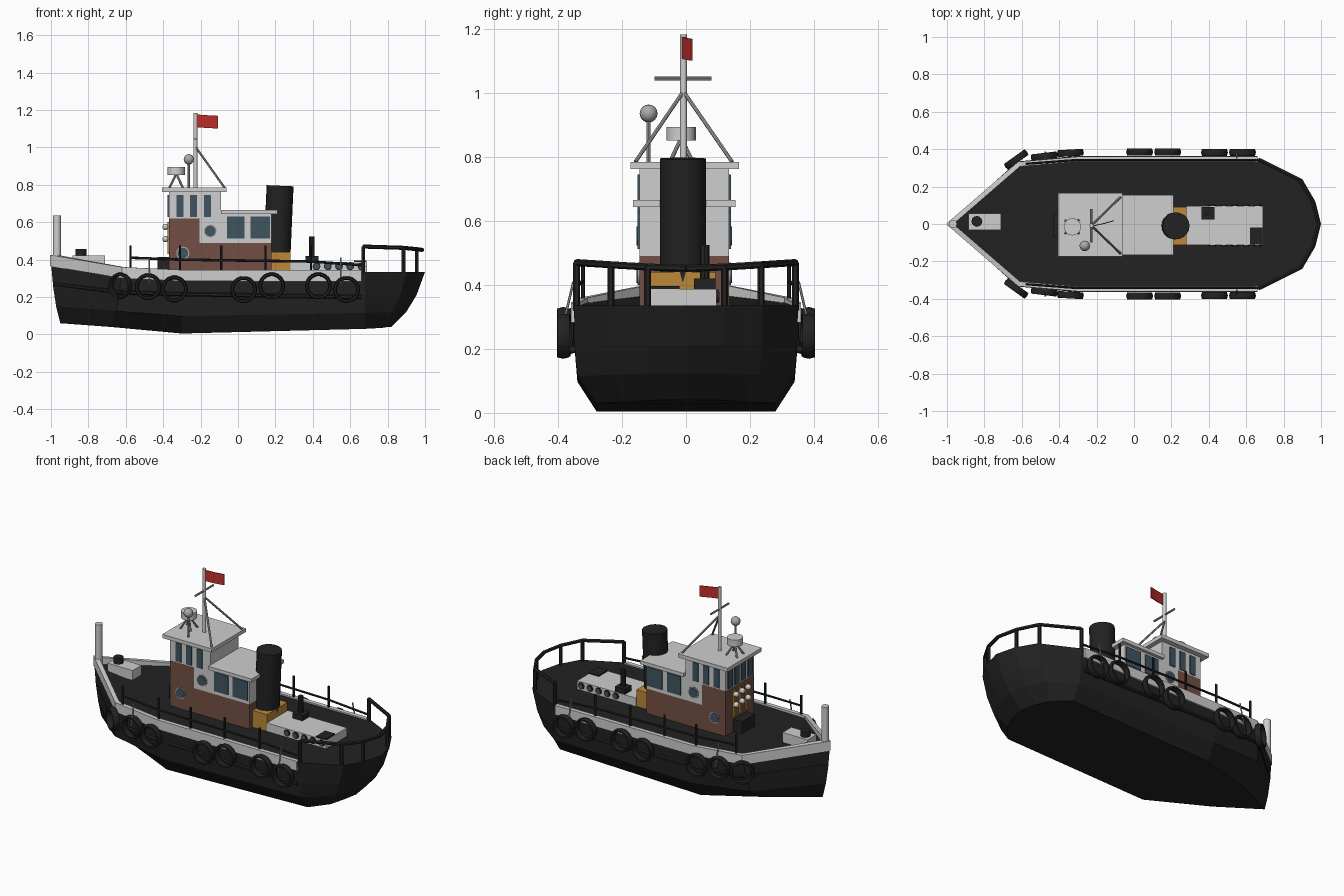
import bpy, bmesh, math
from mathutils import Vector, Matrix

if "Cube" in bpy.data.objects:
    bpy.data.objects.remove(bpy.data.objects["Cube"])


def material(name, r, g, b):
    m = bpy.data.materials.new(name)
    m.use_nodes = True
    m.diffuse_color = (r, g, b, 1)
    m.node_tree.nodes["Principled BSDF"].inputs["Base Color"].default_value = (r, g, b, 1)
    return m


BLACK = material("black paint", .016, .016, .016)
WHITE = material("white paint", .62, .62, .62)
BROWN = material("brown paint", .17, .08, .058)
OCHRE = material("ochre paint", .5, .25, .04)
RED = material("red cloth", .55, .03, .025)
GLASS = material("blue glass", .05, .09, .12)
GREY = material("grey metal", .4, .4, .4)


def finish(name, bm, mat, smooth=False):
    bmesh.ops.recalc_face_normals(bm, faces=bm.faces)
    me = bpy.data.meshes.new(name)
    bm.to_mesh(me)
    bm.free()
    me.materials.append(mat)
    ob = bpy.data.objects.new(name, me)
    bpy.context.collection.objects.link(ob)
    if smooth:
        bpy.ops.object.select_all(action='DESELECT')
        ob.select_set(True)
        bpy.context.view_layer.objects.active = ob
        bpy.ops.object.shade_smooth_by_angle(angle=math.radians(40))
    return ob


def box(name, x, y, z, mat):
    bm = bmesh.new()
    spans = [Vector(s) for s in zip(x, y, z)]
    size, mid = spans[1] - spans[0], (spans[0] + spans[1]) / 2
    bmesh.ops.create_cube(bm, size=1, matrix=Matrix.Translation(mid) @ Matrix.Diagonal((*size, 1)))
    return finish(name, bm, mat)


def rod(name, points, r, mat, sides=8, paths=None):
    """Straight round bars along one or several paths."""
    bm = bmesh.new()
    for path in paths or [points]:
        path = [Vector(p) for p in path]
        for a, b in zip(path, path[1:]):
            turn = (b - a).to_track_quat('Z', 'Y').to_matrix().to_4x4()
            bmesh.ops.create_cone(bm, cap_ends=True, segments=sides, radius1=r, radius2=r,
                                  depth=(b - a).length, matrix=Matrix.Translation((a + b) / 2) @ turn)
    return finish(name, bm, mat, sides > 6)


def ball(name, centre, r, mat):
    bm = bmesh.new()
    bmesh.ops.create_uvsphere(bm, u_segments=14, v_segments=8, radius=r, matrix=Matrix.Translation(centre))
    return finish(name, bm, mat, True)


def mirrored(points):
    """Path from one side round the centreline point to the other side."""
    return [(x, -y, z) for x, y, z in reversed(points) if y] + points


# Hull: stations lofted from deck edge to flat bottom
deck = [(-1, 0, .385), (-.62, .32, .345), (-.3, .35, .335), (.68, .35, .335), (.9, .24, .335), (.97, .12, .335), (1, 0, .335)]
keel = [(-.95, 0, .06), (-.68, .14, .04), (-.3, .28, .005), (.68, .28, .03), (.77, .18, .035), (.8, .1, .04), (.82, 0, .04)]
levels = [(0, 0, 0), (.25, .03, .42), (.55, .15, .72), (1, 1, 1)]
bm = bmesh.new()
loops = []
for d, k in zip(deck, keel):
    half = [tuple(p + (q - p) * f for p, q, f in zip(d, k, lv)) for lv in levels]
    loop = half + [(x, -y, z) for x, y, z in reversed(half)]
    loops.append([bm.verts.new(p) for p in loop])
for a, b in zip(loops, loops[1:]):
    for i in range(len(a)):
        j = (i + 1) % len(a)
        bm.faces.new((a[i], a[j], b[j], b[i]))
bmesh.ops.remove_doubles(bm, verts=bm.verts, dist=.0005)
finish("hull", bm, BLACK)

# Bulwark ribbon and rubbing strake
bm = bmesh.new()
rim = mirrored([(-.985, 0, .425), (-.615, .32, .36), (-.3, .347, .345), (.66, .347, .343)])
pairs = [(bm.verts.new((x, y, z)), bm.verts.new((x, y, z - .06))) for x, y, z in rim]
for a, b in zip(pairs, pairs[1:]):
    bm.faces.new((a[0], b[0], b[1], a[1]))
bulwark = finish("bulwark", bm, WHITE)
mod = bulwark.modifiers.new("thickness", 'SOLIDIFY')
mod.thickness, mod.offset, mod.use_even_offset = .026, 0, True
rod("rubbing_strake", mirrored([(-.98, 0, .27), (-.62, .325, .225), (-.3, .355, .215), (.66, .355, .2)]), .011, BLACK, 6)

# Deckhouse and wheelhouse
side = (-.145, .135)
box("lower_house", (-.37, .18), side, (.33, .49), BROWN)
box("wheelhouse_base", (-.37, -.205), side, (.49, .62), BROWN)
box("aft_cabin", (-.205, .18), side, (.49, .645), WHITE)
box("wheelhouse", (-.37, -.09), side, (.62, .765), WHITE)
box("wheelhouse_roof", (-.405, -.062), (-.173, .166), (.762, .785), WHITE)
box("aft_roof", (-.09, .21), (-.165, .155), (.643, .665), WHITE)
box("front_locker", (-.43, -.37), (-.07, .06), (.33, .415), BLACK)

# Windows and portholes on both sides
for tag, y, s in (("right", side[0], -1), ("left", side[1], 1)):
    ys = sorted((y, y + .006 * s))
    for i, x in enumerate((-.31, -.237, -.163)):
        box(f"wheelhouse_window_{tag}_{i}", (x - .019, x + .019), ys, (.628, .745), GLASS)
    for i, (x0, x1) in enumerate(((-.06, .035), (.068, .172))):
        box(f"cabin_window_{tag}_{i}", (x0, x1), ys, (.512, .63), GLASS)
    for i, (x, z) in enumerate(((-.148, .553), (-.295, .435))):
        rod(f"porthole_rim_{tag}_{i}", [(x, y, z), (x, y + .006 * s, z)], .035, GREY, 16)
        rod(f"porthole_{tag}_{i}", [(x, y, z), (x, y + .009 * s, z)], .029, GLASS, 16)
for i in range(4):
    y = -.104 + i * .066
    box(f"front_window_{i}", (-.376, -.37), (y - .022, y + .022), (.628, .745), GLASS)

# Lamps on ochre brackets ahead of the house
for i in range(3):
    y = -.065 + i * .06
    box(f"lamp_bracket_{i}", (-.378, -.37), (y - .01, y + .01), (.43, .6), OCHRE)
    for z in (.51, .575):
        ball("front_lamp", (-.388, y, z), .017, WHITE)

# Funnel, its casing and the engine skylight
rod("funnel", [(.205, -.01, .34), (.225, -.01, .795)], .072, BLACK, 20)
box("funnel_casing", (.18, .28), (-.112, .092), (.33, .44), OCHRE)
box("engine_skylight", (.28, .69), (-.112, .096), (.33, .388), WHITE)
box("hatch_forward", (.36, .43), (.025, .092), (.388, .42), BLACK)
box("hatch_aft", (.62, .688), (-.11, -.02), (.388, .396), BLACK)
rod("exhaust_pipe", [(.395, .058, .4), (.395, .058, .525)], .015, BLACK)
for i in range(5):
    for y, s in ((-.112, -1), (.096, 1)):
        x = .42 + i * .06
        rod("skylight_rim", [(x, y, .364), (x, y + .005 * s, .364)], .021, BLACK, 12)
        rod("skylight_glass", [(x, y, .364), (x, y + .008 * s, .364)], .015, GLASS, 12)

# Bow post and windlass
rod("bow_post", [(-.968, 0, .36), (-.968, 0, .637)], .022, WHITE, 12)
box("windlass_base", (-.885, -.71), (-.032, .056), (.36, .422), WHITE)
rod("windlass_drum", [(-.84, .014, .42), (-.84, .014, .457)], .029, BLACK, 12)

# Mast, stays and flag
mast = (-.228, -.008)
rod("mast", [(*mast, .78), (*mast, 1.183)], .011, WHITE, 10)
rod("mast_crossbar", [(-.228, -.098, 1.045), (-.228, .08, 1.045)], .006, GREY)
rod("mast_stays", None, .006, GREY, paths=[[(*mast, 1.005), (-.072, y, .785)] for y in (-.158, .144)])
bm = bmesh.new()
cols = [[bm.verts.new((x, y, z - dz)) for dz in (0, .068)]
        for x, y, z in ((-.222, -.008, 1.176), (-.165, .004, 1.172), (-.108, .02, 1.169))]
for a, b in zip(cols, cols[1:]):
    bm.faces.new((a[0], b[0], b[1], a[1]))
flag = finish("flag", bm, RED)
flag.modifiers.new("thickness", 'SOLIDIFY').thickness = .005

# Radar drum on splayed legs, and aerial dome
hub = Vector((-.33, -.015, .86))
rod("radar_drum", [hub - Vector((0, 0, .008)), hub + Vector((0, 0, .034))], .046, WHITE, 16)
feet = [hub + Vector((.05 * math.cos(a), .05 * math.sin(a), -.076)) for a in (.8, 2.4, 3.9, 5.5)]
rod("radar_legs", None, .006, GREY, paths=[[hub, f] for f in feet])
rod("dome_pole", [(-.263, -.117, .78), (-.263, -.117, .92)], .006, GREY)
ball("aerial_dome", (-.263, -.117, .936), .028, GREY)

# Side rails, one for each side
for tag, s in (("right", -1), ("left", 1)):
    line = [(-.575, .322 * s, .41), (-.31, .342 * s, .4), (.39, .342 * s, .39), (.67, .342 * s, .37)]
    posts = [[(x, y * s, .33), (x, y * s, .475)] for x, y in
             ((-.575, .322), (-.31, .342), (-.09, .342), (.147, .342), (.39, .342))]
    rod(f"side_rail_{tag}", None, .007, BLACK, 6, [line] + posts)

# Stern rail
top = mirrored([(.985, 0, .452), (.955, .12, .456), (.885, .235, .463), (.67, .342, .47)])
rod("stern_rail", None, .011, BLACK, 6, [top] + [[(x, y, .32), (x, y, z)] for x, y, z in top if y])

# Tyre fenders hung along both sides
tyres = [(-.63, .345, .26, .62), (-.48, .362, .255, .12), (-.34, .38, .243, .06), (.03, .385, .24, 0),
         (.18, .385, .26, 0), (.43, .383, .26, 0), (.58, .383, .24, 0)]
for tag, s in (("right", -1), ("left", 1)):
    for x, y, z, yaw in tyres:
        bm = bmesh.new()
        rings = []
        for i in range(18):
            a = i * math.tau / 18
            ring = []
            for j in range(6):
                b = j * math.tau / 6
                r = .062 + .01 * math.cos(b)
                ring.append(bm.verts.new((r * math.cos(a), .021 * math.sin(b), r * math.sin(a))))
            rings.append(ring)
        for i in range(18):
            p, q = rings[i - 1], rings[i]
            for j in range(6):
                bm.faces.new((p[j - 1], p[j], q[j], q[j - 1]))
        bm.transform(Matrix.Translation((x, y * s, z)) @ Matrix.Rotation(yaw * s, 4, 'Z'))
        finish(f"tyre_fender_{tag}", bm, BLACK, True)
    ropes = [[(x, .385 * s, .27), (x, .352 * s, .41)] for x in (-.475, .55)]
    rod(f"fender_ropes_{tag}", None, .004, GREY, 6, ropes)
